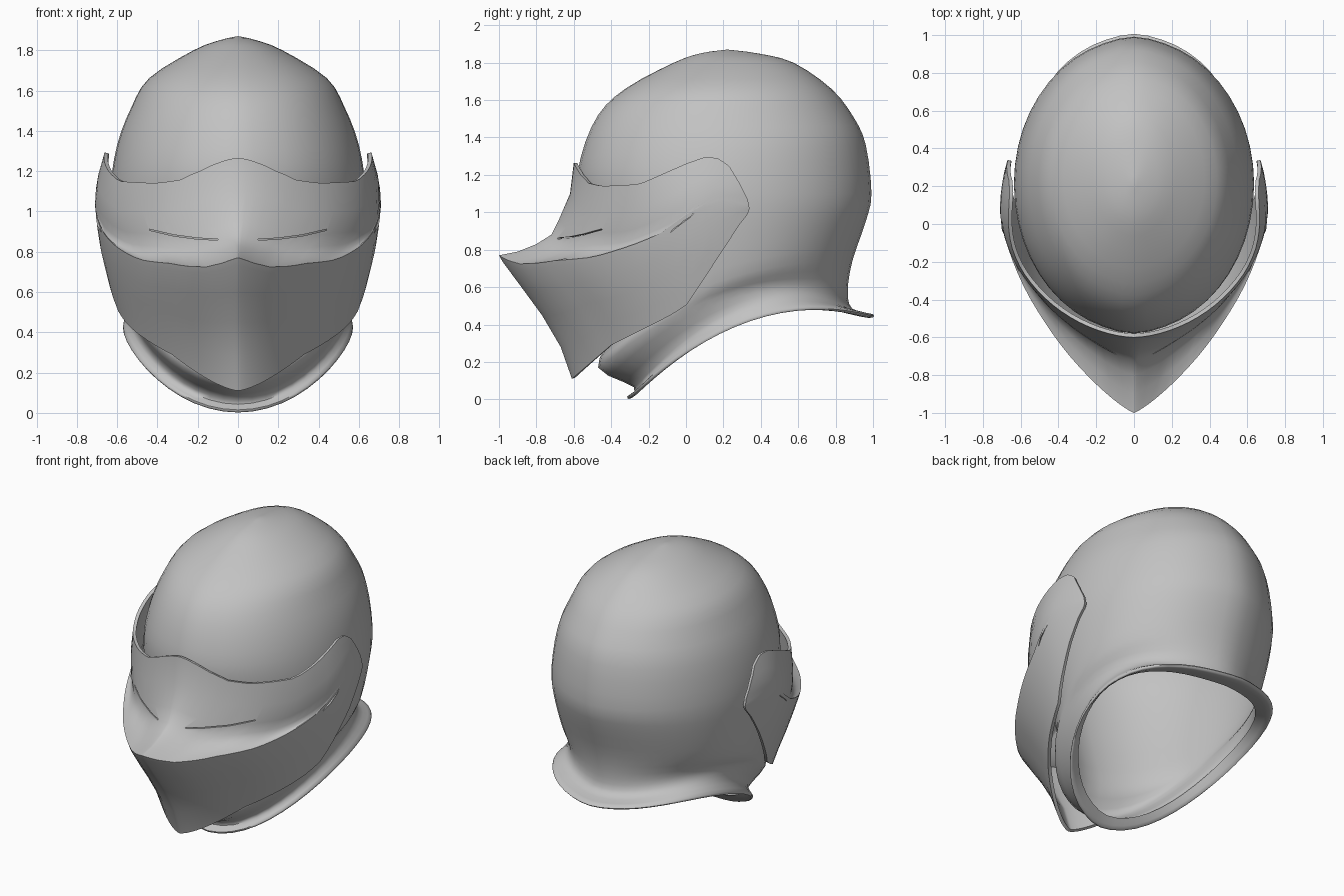
import bpy, bmesh, math
from mathutils import Vector

if "Cube" in bpy.data.objects:
    bpy.data.objects.remove(bpy.data.objects["Cube"], do_unlink=True)

steel = bpy.data.materials.new("grey_steel")
steel.use_nodes = True
steel.diffuse_color = (0.54, 0.54, 0.54, 1)
steel.node_tree.nodes["Principled BSDF"].inputs["Base Color"].default_value = (0.54, 0.54, 0.54, 1)


def lookup(table, key):
    """Piecewise linear value from (key, value) pairs."""
    for (k0, v0), (k1, v1) in zip(table, table[1:]):
        if key <= k1:
            f = max(0, (key - k0) / (k1 - k0))
            return v0 + (v1 - v0) * f
    return table[-1][1]


def smooth_levels(levels, steps):
    """Catmull-Rom refinement of a list of level tuples."""
    pts = [Vector(p) for p in levels]
    out = []
    for i in range(len(pts) - 1):
        a, b, c = pts[max(i - 1, 0)], pts[i], pts[i + 1]
        d = pts[min(i + 2, len(pts) - 1)]
        for s in range(steps):
            t = s / steps
            out.append(0.5 * (2 * b + (c - a) * t + (2 * a - 5 * b + 4 * c - d) * t ** 2
                              + (3 * b - a - 3 * c + d) * t ** 3))
    return out + [pts[-1]]


def shell(name, rows, closed):
    """Skin rows of points and face them outward."""
    bm = bmesh.new()
    grid = [[bm.verts.new(p) for p in row] for row in rows]
    n = len(grid[0])
    for r0, r1 in zip(grid, grid[1:]):
        for j in range(n if closed else n - 1):
            k = (j + 1) % n
            bm.faces.new((r0[j], r0[k], r1[k], r1[j]))
    bmesh.ops.remove_doubles(bm, verts=bm.verts, dist=0.0005)
    bm.normal_update()
    middle = Vector((0, 0.2, 0.9))
    if sum(f.normal.dot(f.calc_center_median() - middle) * f.calc_area() for f in bm.faces) < 0:
        bmesh.ops.reverse_faces(bm, faces=bm.faces)
    mesh = bpy.data.meshes.new(name)
    bm.to_mesh(mesh)
    bm.free()
    ob = bpy.data.objects.new(name, mesh)
    bpy.context.collection.objects.link(ob)
    mesh.materials.append(steel)
    return ob


def finish(ob):
    """Apply modifiers and shade smooth."""
    bpy.ops.object.select_all(action="DESELECT")
    ob.select_set(True)
    bpy.context.view_layer.objects.active = ob
    for mod in list(ob.modifiers):
        bpy.ops.object.modifier_apply(modifier=mod.name)
    bpy.ops.object.shade_smooth_by_angle(angle=math.radians(60))


# Skull with rolled rim: tilted rings as
# (front y, front z, back y, back z, half width, side lift)
levels = [
    (-0.24, 0.06, 0.85, 0.46, 0.515, 0.20),
    (-0.285, 0.005, 0.97, 0.435, 0.56, 0.20),
    (-0.305, 0.015, 0.99, 0.455, 0.57, 0.20),
    (-0.27, 0.065, 0.88, 0.485, 0.535, 0.22),
    (-0.46, 0.17, 0.855, 0.58, 0.55, 0.18),
    (-0.40, 0.36, 0.88, 0.74, 0.59, 0.10),
    (-0.50, 0.75, 0.95, 0.95, 0.625, 0.03),
    (-0.565, 1.10, 0.98, 1.10, 0.635, 0),
    (-0.55, 1.30, 0.95, 1.36, 0.60, 0),
    (-0.46, 1.52, 0.885, 1.51, 0.53, 0),
    (-0.31, 1.665, 0.77, 1.66, 0.44, 0),
    (-0.06, 1.80, 0.57, 1.80, 0.22, 0),
    (0.08, 1.85, 0.38, 1.85, 0.09, 0),
    (0.22, 1.87, 0.22, 1.87, 0, 0)]
SEGMENTS = 48
rings = []
for yf, zf, yb, zb, w, lift in smooth_levels(levels, 3):
    ring = []
    for j in range(SEGMENTS):
        t = 2 * math.pi * j / SEGMENTS
        c, s = math.cos(t), math.sin(t)
        keel = 0.015 * math.copysign(abs(c) ** 60, c)
        ring.append((w * s,
                     (yf + yb) / 2 - (yb - yf) / 2 * (c + keel),
                     (zf + zb) / 2 - (zb - zf) / 2 * c + lift * s * s))
    rings.append(ring)
finish(shell("skull", rings, True))

# Visor: centre profile, edge heights along y, half width and roundness by height
profile = [(-0.61, 0.11), (-0.67, 0.28), (-0.77, 0.45), (-0.88, 0.60), (-0.98, 0.735),
           (-1.0, 0.77), (-0.90, 0.79), (-0.80, 0.83), (-0.72, 0.88), (-0.68, 0.96),
           (-0.62, 1.10), (-0.60, 1.265)]
top_edge = [(-0.60, 1.265), (-0.588, 1.24), (-0.563, 1.20), (-0.52, 1.155), (-0.45, 1.14),
            (-0.25, 1.15), (0, 1.26), (0.10, 1.295), (0.17, 1.29), (0.23, 1.25),
            (0.29, 1.15), (0.33, 1.07), (0.34, 1.02)]
bottom_edge = [(-0.61, 0.11), (-0.4, 0.29), (-0.1, 0.44), (0, 0.5), (0.1, 0.65),
               (0.29, 0.94), (0.33, 0.99), (0.34, 1.02)]
half_width = [(0.1, 0.46), (0.4, 0.57), (0.6, 0.63), (0.8, 0.68), (0.93, 0.70),
              (1.03, 0.71), (1.12, 0.705), (1.2, 0.69), (1.3, 0.66)]
roundness = [(0.1, 1.5), (0.45, 1.4), (0.77, 1.18), (0.88, 1.4), (1.05, 1.8)]
REAR, WIDEST, COLUMNS = 0.34, 0.08, 32
low, high = profile[0][1], profile[-1][1]
rows = []
for yc, zc in profile:
    v = (zc - low) / (high - low)
    q = lookup(roundness, zc)
    half = []
    for j in range(COLUMNS + 1):
        a = (1 - math.cos(math.pi * j / COLUMNS)) / 2
        z0 = lookup(bottom_edge, -0.61 + (REAR + 0.61) * a)
        z1 = lookup(top_edge, -0.60 + (REAR + 0.60) * a)
        z = z0 + (z1 - z0) * (v - 0.3 * math.sin(math.pi * a) ** 1.3 * v * (1 - v))
        y = yc + (REAR - yc) * a
        x = lookup(half_width, z)
        if y < WIDEST:
            x *= max(0, 1 - ((WIDEST - y) / (WIDEST - yc)) ** 1.85) ** (1 / q)
        else:
            x -= 0.6 * (y - WIDEST) ** 2
        half.append((x, y, z))
    rows.append([(-x, y, z) for x, y, z in reversed(half[1:])] + half)
visor = shell("visor", rows, False)
plate = visor.modifiers.new("thickness", "SOLIDIFY")
plate.thickness = 0.02
plate.offset = -1

# Eye slits: thin curved blades cut through the visor
slit_line = [(0.1, 0.857), (0.2, 0.862), (0.32, 0.878), (0.44, 0.906)]
cutters = []
for side in (-1, 1):
    bm = bmesh.new()
    outline = slit_line + [(x, z + 0.006) for x, z in reversed(slit_line)]
    face = bm.faces.new([bm.verts.new((side * x, -1.1, z)) for x, z in outline])
    made = bmesh.ops.extrude_face_region(bm, geom=[face])["geom"]
    bmesh.ops.translate(bm, vec=(0, 0.8, 0),
                        verts=[g for g in made if isinstance(g, bmesh.types.BMVert)])
    bmesh.ops.recalc_face_normals(bm, faces=bm.faces)
    mesh = bpy.data.meshes.new("slit_cutter")
    bm.to_mesh(mesh)
    bm.free()
    cutter = bpy.data.objects.new("slit_cutter", mesh)
    bpy.context.collection.objects.link(cutter)
    cutter.hide_render = True
    mod = visor.modifiers.new("slit", "BOOLEAN")
    mod.operation = "DIFFERENCE"
    mod.object = cutter
    cutters.append(cutter)
finish(visor)
for cutter in cutters:
    bpy.data.objects.remove(cutter, do_unlink=True)
